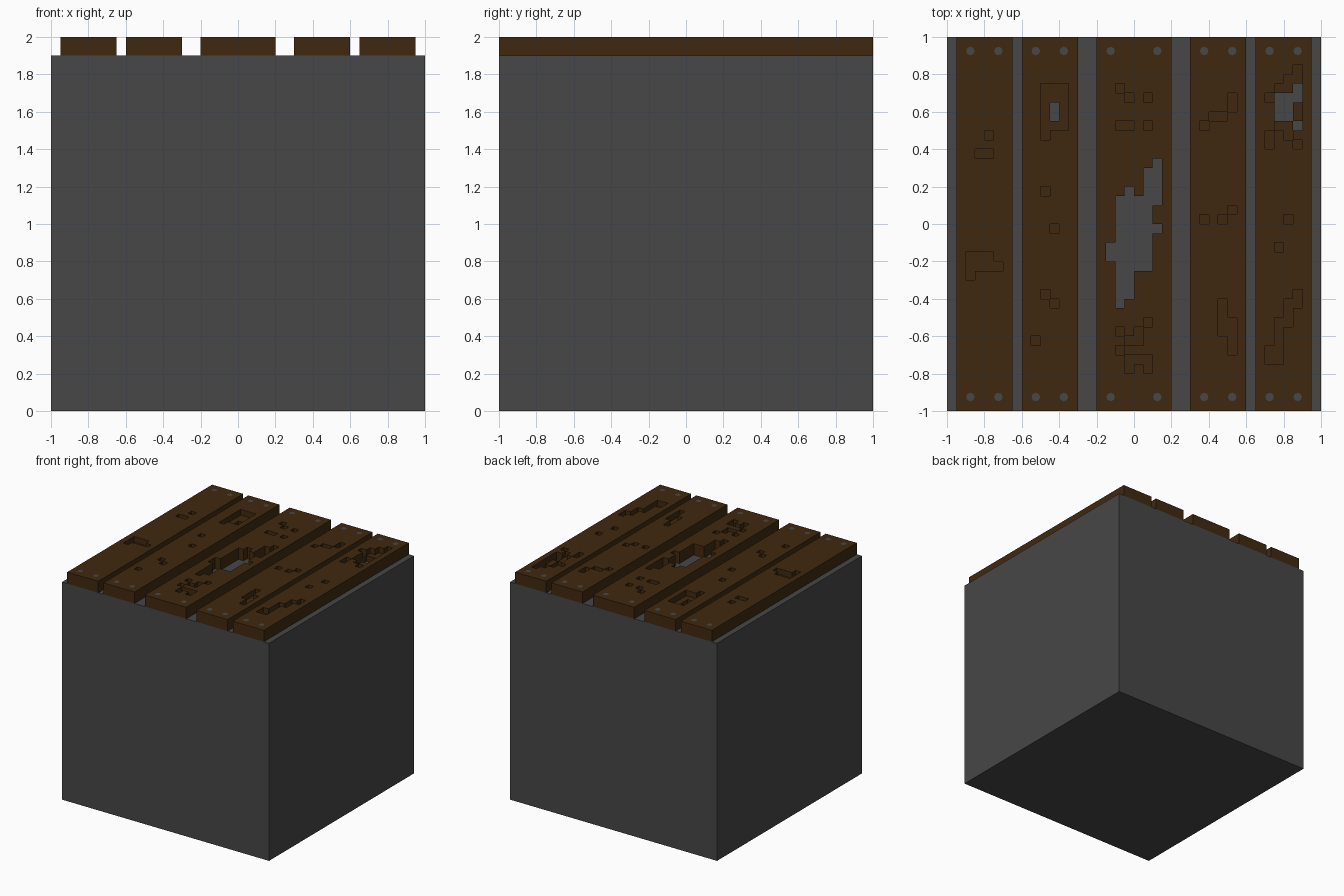
import bpy, bmesh

if "Cube" in bpy.data.objects:
    bpy.data.objects.remove(bpy.data.objects["Cube"])

CELL = 0.05          # wear pattern grid
BASE, TOP, PIT = 1.9, 2.0, 1.95


def material(name, rgb):
    m = bpy.data.materials.new(name)
    m.diffuse_color = (*rgb, 1)
    m.use_nodes = True
    m.node_tree.nodes["Principled BSDF"].inputs["Base Color"].default_value = m.diffuse_color
    return m


GREY = material("dark_grey", (0.063, 0.063, 0.063))
BROWN = material("dark_brown_wood", (0.051, 0.022, 0.005))


def finish(bm, name, mat):
    me = bpy.data.meshes.new(name)
    bm.to_mesh(me)
    bm.free()
    me.materials.append(mat)
    ob = bpy.data.objects.new(name, me)
    bpy.context.collection.objects.link(ob)
    return ob


def cells(rects):
    """Cells covered by (column, row, width, height) blocks."""
    return {(i, j) for x, y, w, h in rects
            for i in range(x, x + w) for j in range(y, y + h)}


def plank(name, i0, i1, pits, holes):
    """Stepped board: full height, worn to PIT, or open through."""
    pits, holes = cells(pits), cells(holes)
    bm = bmesh.new()

    def height(i, j):
        if not (i0 <= i < i1 and -20 <= j < 20) or (i, j) in holes:
            return BASE
        return PIT if (i, j) in pits else TOP

    def face(pts):
        bm.faces.new([bm.verts.new((x * CELL, y * CELL, z)) for x, y, z in pts])

    for i in range(i0, i1):
        for j in range(-20, 20):
            h = height(i, j)
            if h == BASE:
                continue
            c = [(i, j), (i + 1, j), (i + 1, j + 1), (i, j + 1)]
            face([(x, y, h) for x, y in c])
            face([(x, y, BASE) for x, y in reversed(c)])
            for k, (di, dj) in enumerate([(0, -1), (1, 0), (0, 1), (-1, 0)]):
                n = height(i + di, j + dj)
                if n < h:
                    a, b = c[k], c[(k + 1) % 4]
                    face([(*a, n), (*b, n), (*b, h), (*a, h)])
    bmesh.ops.remove_doubles(bm, verts=bm.verts, dist=1e-4)
    bmesh.ops.dissolve_limit(bm, angle_limit=0.01, verts=bm.verts, edges=bm.edges)
    finish(bm, name, BROWN)


# solid body
bm = bmesh.new()
bmesh.ops.create_cube(bm, size=1)
for v in bm.verts:
    v.co = (v.co.x * 2, v.co.y * 2, (v.co.z + 0.5) * BASE)
finish(bm, "body", GREY)

# worn boards, left to right
plank("plank_left", -19, -13,
      [(-16, 9, 1, 1), (-17, 7, 2, 1), (-18, -4, 3, 1), (-18, -5, 4, 1), (-18, -6, 1, 1)], [])

plank("plank_mid_left", -12, -6,
      [(-10, 10, 3, 5), (-10, 9, 1, 1), (-10, 3, 1, 1), (-9, -1, 1, 1),
       (-10, -8, 1, 1), (-9, -9, 1, 1), (-11, -13, 1, 1)],
      [(-9, 11, 1, 2)])

plank("plank_centre", -4, 4,
      [(-2, 14, 1, 1), (-1, 13, 1, 1), (1, 13, 1, 1), (-2, 10, 2, 1), (1, 10, 1, 1),
       (1, -11, 1, 1), (-2, -12, 1, 1), (0, -12, 1, 1), (-1, -13, 2, 1),
       (-2, -14, 1, 1), (-1, -15, 3, 1), (-1, -16, 1, 1), (1, -16, 1, 1)],
      [(2, 6, 1, 1), (1, 3, 2, 3), (-1, 3, 1, 1), (-2, 2, 5, 1), (-2, 0, 4, 2),
       (-2, -1, 5, 1), (-2, -2, 4, 1), (-3, -4, 5, 2), (-2, -5, 4, 1),
       (-2, -8, 2, 3), (-2, -9, 1, 1)])

plank("plank_mid_right", 6, 12,
      [(10, 12, 1, 2), (8, 11, 2, 1), (7, 10, 1, 1), (7, 0, 1, 1), (9, 0, 1, 1),
       (10, 1, 1, 1), (9, -12, 1, 4), (10, -14, 1, 4)], [])

plank("plank_right", 13, 19,
      [(17, 16, 1, 1), (16, 15, 2, 1), (15, 14, 2, 1), (14, 13, 1, 1), (17, 11, 1, 2),
       (15, 10, 2, 1), (14, 9, 1, 1), (16, 9, 1, 1), (14, 8, 1, 1), (17, 8, 1, 1),
       (16, 0, 1, 1), (15, -3, 1, 1), (17, -8, 1, 1), (16, -9, 2, 1), (16, -11, 1, 2),
       (15, -14, 1, 4), (14, -15, 2, 1), (14, -14, 1, 1)],
      [(17, 13, 1, 2), (15, 11, 2, 3), (17, 10, 1, 1)])

# nail heads, two at each board end
bm = bmesh.new()
for x in (0.125, 0.375, 0.525, 0.725, 0.875):
    for sx in (-1, 1):
        for sy in (-1, 1):
            disc = bmesh.ops.create_circle(bm, cap_ends=True, segments=8, radius=0.023)
            bmesh.ops.translate(bm, verts=disc["verts"], vec=(sx * x, sy * 0.925, TOP + 0.001))
finish(bm, "nail_heads", GREY)
